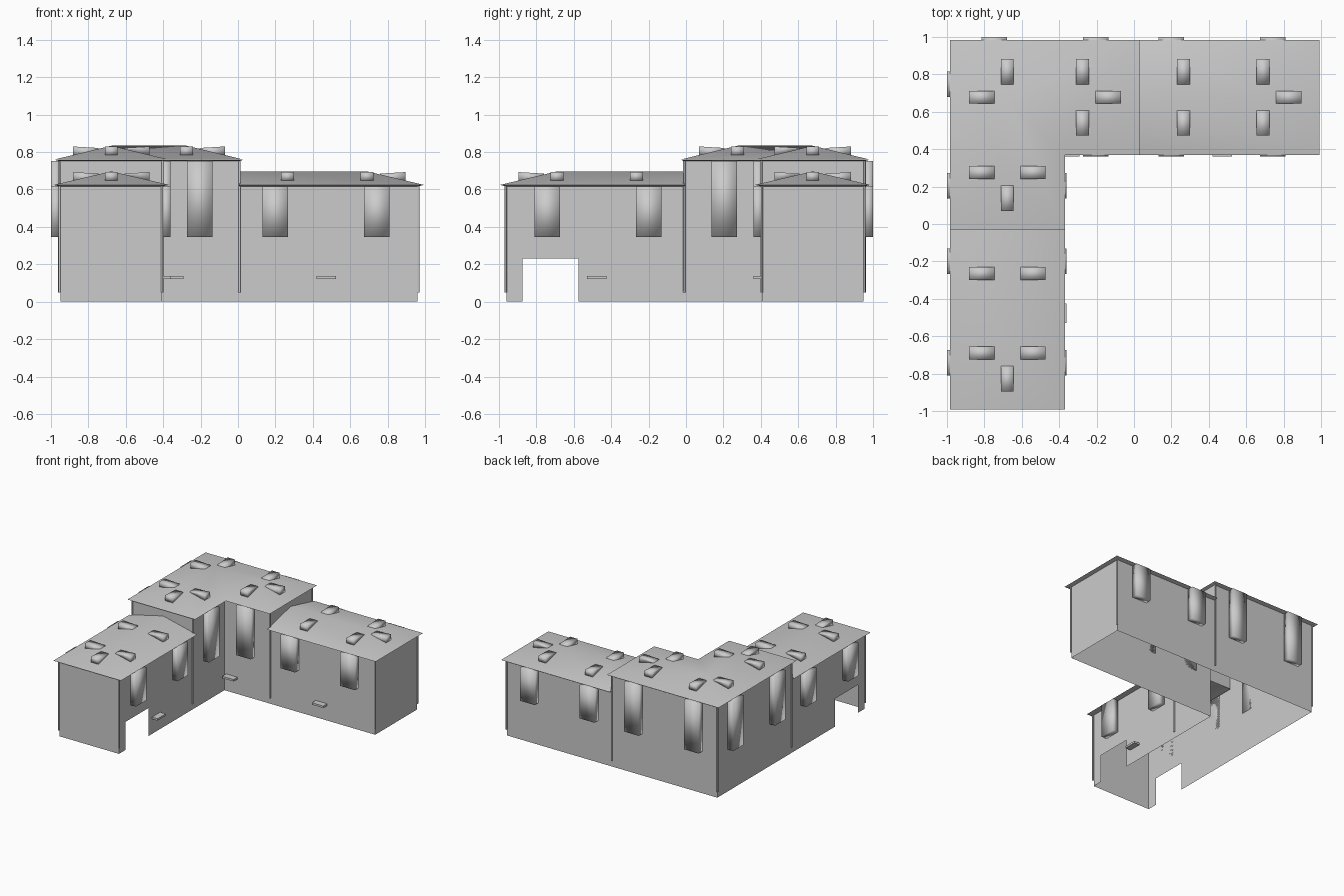
import bpy, bmesh
from math import radians
from mathutils import Vector

if "Cube" in bpy.data.objects:
    bpy.data.objects.remove(bpy.data.objects["Cube"])


def mirror(p):
    """Reflect across the building's diagonal (one wing onto the other)."""
    return (-p[1], -p[0], p[2])


def mesh(name, polys, smooth=False):
    """Object from a list of polygons, welded, normals outward."""
    bm = bmesh.new()
    for poly in polys:
        bm.faces.new([bm.verts.new(p) for p in poly])
    bmesh.ops.remove_doubles(bm, verts=bm.verts[:], dist=0.0005)
    bmesh.ops.recalc_face_normals(bm, faces=bm.faces[:])
    for f in bm.faces:
        f.smooth = smooth
    me = bpy.data.meshes.new(name)
    bm.to_mesh(me)
    bm.free()
    ob = bpy.data.objects.new(name, me)
    bpy.context.collection.objects.link(ob)
    return ob


def box_polys(lo, hi):
    (a, b, c), (d, e, f) = lo, hi
    v = [(x, y, z) for x in (a, d) for y in (b, e) for z in (c, f)]
    return [[v[i] for i in q] for q in
            ((0, 1, 3, 2), (4, 6, 7, 5), (0, 4, 5, 1), (2, 3, 7, 6), (0, 2, 6, 4), (1, 5, 7, 3))]


def at(pts, z):
    return [(x, y, z) for x, y in pts]


def strips(lower, upper, edges):
    n = len(lower)
    return [[lower[i], lower[(i + 1) % n], upper[(i + 1) % n], upper[i]] for i in edges]


W0, W1, END, JOIN = -0.95, -0.41, -0.96, -0.005   # wall lines of the long wing
LOW, LOW_R, TALL, TALL_R = 0.622, 0.697, 0.757, 0.834
MID = -0.677

# tall corner block: L-shaped shell, with short gable walls above the low roofs
wall_l = [(W0, JOIN), (W1, JOIN), (W1, -W1), (-JOIN, -W1), (-JOIN, -W0), (W0, -W0)]
eave_l = [(-.983, -.03), (-.37, -.03), (-.37, .37), (.03, .37), (.03, .983), (-.983, .983)]
mesh("corner_walls",
     strips(at(wall_l, 0), at(wall_l, TALL), (1, 2, 4, 5)) +
     strips(at(wall_l, LOW), at(wall_l, TALL), (0, 3)))

A, B, C, D, E, F = at(eave_l, TALL + .003)
R1, R2, R3 = at([(MID, .275), (MID, -MID), (-.275, -MID)], TALL_R)
mesh("corner_roof", [[A, B, R1], [B, C, R2, R1], [C, D, R3, R2],
                     [D, E, R3], [E, F, R2, R3], [F, A, R1, R2]], True)
mesh("corner_soffit", strips(at(wall_l, TALL - .006), at(eave_l, TALL + .002), range(6)))

# low wings: hollow shells, one with a passage cut through both long walls
PASSAGE = [(-.575, 0), (-.575, .23), (-.875, .23), (-.875, 0)]
for name, tf, gap in (("front_wing", lambda p: p, PASSAGE), ("side_wing", mirror, [])):
    side = [(JOIN, 0)] + gap + [(END, 0), (END, LOW), (JOIN, LOW)]
    polys = [[(x, y, z) for y, z in side] for x in (W0, W1)]
    polys.append([(W0, END, 0), (W1, END, 0), (W1, END, LOW), (W0, END, LOW)])
    mesh(name + "_walls", [[tf(p) for p in poly] for poly in polys])

    eave = [(-.983, JOIN), (-.983, -.992), (-.37, -.992), (-.37, JOIN)]
    a, b, c, d = at(eave, LOW + .003)
    r0, r1 = (MID, JOIN, LOW_R), (MID, -.69, LOW_R)
    mesh(name + "_roof", [[tf(p) for p in q] for q in
                          ([a, b, r1, r0], [b, c, r1], [c, d, r0, r1])], True)
    wall = [(W0, JOIN), (W0, END), (W1, END), (W1, JOIN)]
    mesh(name + "_soffit", [[tf(p) for p in q] for q in
                            strips(at(wall, LOW - .006), at(eave, LOW + .002), (0, 1, 2))])


# small wedge dormers sitting on the roof slopes
def dormer(cx, cy, d, ridge, tf):
    d = Vector(d + (0,))
    s = Vector((-d.y, d.x, 0)) * .034
    c = Vector((cx, cy, ridge))
    prof = [c + d * .205 + Vector((0, 0, -.055)), c + d * .205 + Vector((0, 0, -.004)),
            c + d * .07 + Vector((0, 0, -.012)), c + d * .07 + Vector((0, 0, -.025))]
    l, r = [p + s for p in prof], [p - s for p in prof]
    polys = [l, r[::-1]] + strips(l, r, range(4))
    mesh("dormer", [[tf(p) for p in q] for q in polys], True)


same = lambda p: p
for tf in (same, mirror):
    for y in (-.265, -.69):
        for dx in (-1, 1):
            dormer(MID, y, (dx, 0), LOW_R, tf)
    dormer(MID, -.69, (0, -1), LOW_R, tf)
    for d in ((-1, 0), (1, 0), (0, -1)):
        dormer(MID, .275, d, TALL_R, tf)
    dormer(MID, -MID, (-1, 0), TALL_R, tf)

# tall bay windows hanging from the eaves
for tf in (same, mirror):
    for y0, top in ((-.81, LOW - .005), (-.267, LOW - .005), (.137, TALL - .005), (.68, TALL - .005)):
        for xa, xb in ((-1.0, W0), (W1, -.36)):
            if y0 > .5 and xa == W1:
                continue
            q = box_polys((xa, y0, .345), (xb, y0 + .135, top))
            mesh("bay_window", [[tf(p) for p in f] for f in q], True)

# little ledges near the ground on the courtyard side
mesh("ledge_front_wing", box_polys((W1, -.53, .122), (-.36, -.425, .138)))
for x in (-.395, .42):
    mesh("ledge_side_wing", box_polys((x, .36, .122), (x + .103, -W1 * 1.0, .138)))

# downpipes at corners and junctions
pipes = [(W0 - .004, END - .004, LOW), (W1 + .004, END - .004, LOW),
         (W0 - .006, JOIN, TALL), (W1 + .006, JOIN - .004, TALL)]
pipes += [mirror(p) for p in pipes] + [(W0 - .004, -W0 + .004, TALL)]
for x, y, top in pipes:
    bpy.ops.mesh.primitive_cylinder_add(vertices=6, radius=.006, depth=top - .05,
                                        location=(x, y, (top + .05) / 2))
    bpy.context.object.name = "downpipe"
    bpy.ops.object.shade_smooth_by_angle(angle=radians(65))
